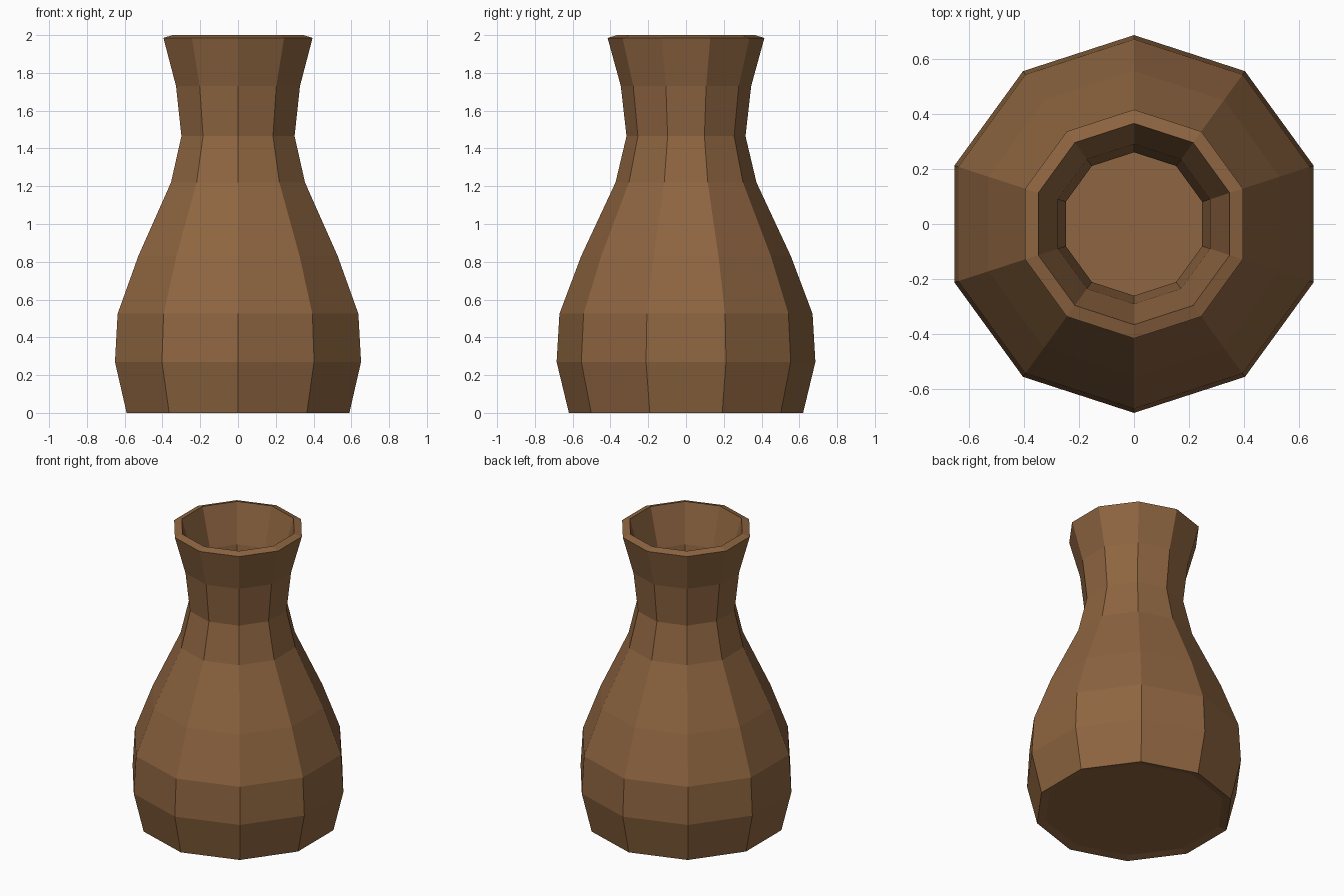
import bpy
import bmesh
import math

if "Cube" in bpy.data.objects:
    bpy.data.objects.remove(bpy.data.objects["Cube"])

SIDES = 10

# One earthy clay colour
clay = bpy.data.materials.new("brown clay")
clay.diffuse_color = (0.27, 0.13, 0.052, 1.0)
clay.use_nodes = True
clay.node_tree.nodes["Principled BSDF"].inputs["Base Color"].default_value = clay.diffuse_color

# Closed wall section (radius, height): outside going up, over the lip, inside going down
outer = [(0.62, 0.0), (0.685, 0.27), (0.67, 0.525), (0.555, 0.83),
         (0.373, 1.22), (0.315, 1.465), (0.345, 1.73), (0.415, 1.985)]
inner = [(0.365, 2.0), (0.29, 1.74), (0.26, 1.465), (0.32, 1.20),
         (0.505, 0.805), (0.615, 0.515), (0.63, 0.275), (0.575, 0.05)]
# Floor inside, and the slightly hollow underside
INSIDE_FLOOR = True
foot = (0.567, 0.012)


def add_ring(bm, radius, z):
    """Ten-sided ring with a corner pointing to the back."""
    step = 2 * math.pi / SIDES
    return [bm.verts.new((radius * math.cos(math.pi / 2 + i * step),
                          radius * math.sin(math.pi / 2 + i * step), z))
            for i in range(SIDES)]


def bridge(bm, low, high):
    for i in range(SIDES):
        j = (i + 1) % SIDES
        bm.faces.new((low[i], low[j], high[j], high[i]))


bm = bmesh.new()
rings = [add_ring(bm, r, z) for r, z in [foot] + outer + inner]
for a, b in zip(rings, rings[1:]):
    bridge(bm, a, b)
bm.faces.new(rings[-1])            # floor inside the vase
bm.faces.new(rings[0][::-1])       # underside
bmesh.ops.recalc_face_normals(bm, faces=bm.faces)

mesh = bpy.data.meshes.new("vase")
bm.to_mesh(mesh)
bm.free()
mesh.materials.append(clay)
vase = bpy.data.objects.new("vase", mesh)
bpy.context.collection.objects.link(vase)
